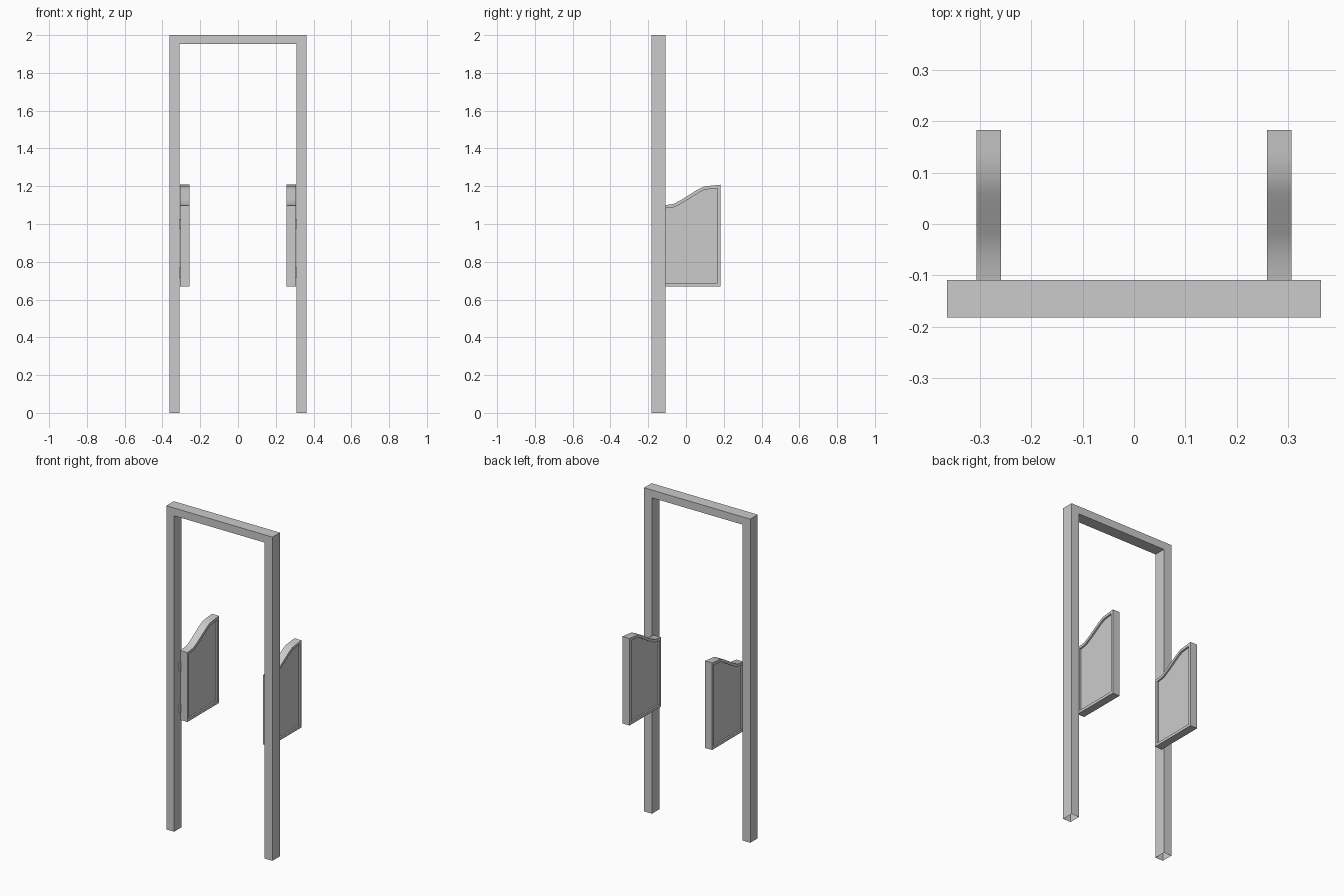
import bpy, bmesh, math
from mathutils import Vector

cube = bpy.data.objects.get("Cube")
if cube:
    bpy.data.objects.remove(cube, do_unlink=True)

grey = bpy.data.materials.new("plain grey")
grey.diffuse_color = (0.6, 0.6, 0.6, 1)
grey.use_nodes = True
grey.node_tree.nodes["Principled BSDF"].inputs["Base Color"].default_value = (0.6, 0.6, 0.6, 1)


def finish(bm, name):
    bmesh.ops.recalc_face_normals(bm, faces=bm.faces)
    mesh = bpy.data.meshes.new(name)
    bm.to_mesh(mesh)
    bm.free()
    mesh.materials.append(grey)
    obj = bpy.data.objects.new(name, mesh)
    bpy.context.collection.objects.link(obj)
    return obj


def prism(points, offset):
    """Closed solid made by sweeping an outline along an offset."""
    bm = bmesh.new()
    face = bm.faces.new([bm.verts.new(p) for p in points])
    swept = bmesh.ops.extrude_face_region(bm, geom=[face])["geom"]
    bmesh.ops.translate(bm, vec=Vector(offset),
                        verts=[v for v in swept if isinstance(v, bmesh.types.BMVert)])
    bmesh.ops.recalc_face_normals(bm, faces=bm.faces)
    return bm


# Door frame: two posts and a lintel in one outline, open at the feet
W, IN, TOP, LINTEL = 0.363, 0.309, 2.0, 1.952
outline = [(-W, 0), (-W, TOP), (W, TOP), (W, 0),
           (IN, 0), (IN, LINTEL), (-IN, LINTEL), (-IN, 0)]
bm = prism([(x, -0.182, z) for x, z in outline], (0, 0.073, 0))
feet = [f for f in bm.faces if f.calc_center_median().z < 0.001]
bmesh.ops.delete(bm, geom=feet, context="FACES_ONLY")
finish(bm, "door_frame")

# Swinging half doors with a curved top and a recessed panel on both sides
curve = [(-0.125, 1.098), (-0.065, 1.106), (-0.02, 1.131), (0.02, 1.156),
         (0.06, 1.181), (0.093, 1.198), (0.135, 1.203), (0.183, 1.208)]
door_outline = [(0.183, 0.67), (-0.125, 0.67)] + curve

for side, label in ((1, "left"), (-1, "right")):
    bm = prism([(side * 0.258, y, z) for y, z in door_outline], (side * 0.0485, 0, 0))
    sides = [f for f in bm.faces if len(f.verts) > 4]
    for face in sides:
        bmesh.ops.inset_region(bm, faces=[face], thickness=0.017, use_even_offset=True)
        # Push the inner panel into the door
        normal = face.normal.copy()
        inner = bmesh.ops.extrude_face_region(bm, geom=[face])["geom"]
        bmesh.ops.translate(bm, vec=normal * -0.01,
                            verts=[v for v in inner if isinstance(v, bmesh.types.BMVert)])
        if face.is_valid:
            bmesh.ops.delete(bm, geom=[face], context="FACES_ONLY")
    door = finish(bm, label + "_door")
    bpy.ops.object.select_all(action="DESELECT")
    door.select_set(True)
    bpy.context.view_layer.objects.active = door
    bpy.ops.object.shade_smooth_by_angle(angle=math.radians(30))

    # Hinges joining the door to its post
    for z, place in ((0.718, "lower"), (0.975, "upper")):
        plate = [(side * 0.301, -0.133, z), (side * 0.309, -0.133, z),
                 (side * 0.309, -0.115, z), (side * 0.301, -0.115, z)]
        finish(prism(plate, (0, 0, 0.052)), f"{label}_{place}_hinge")
